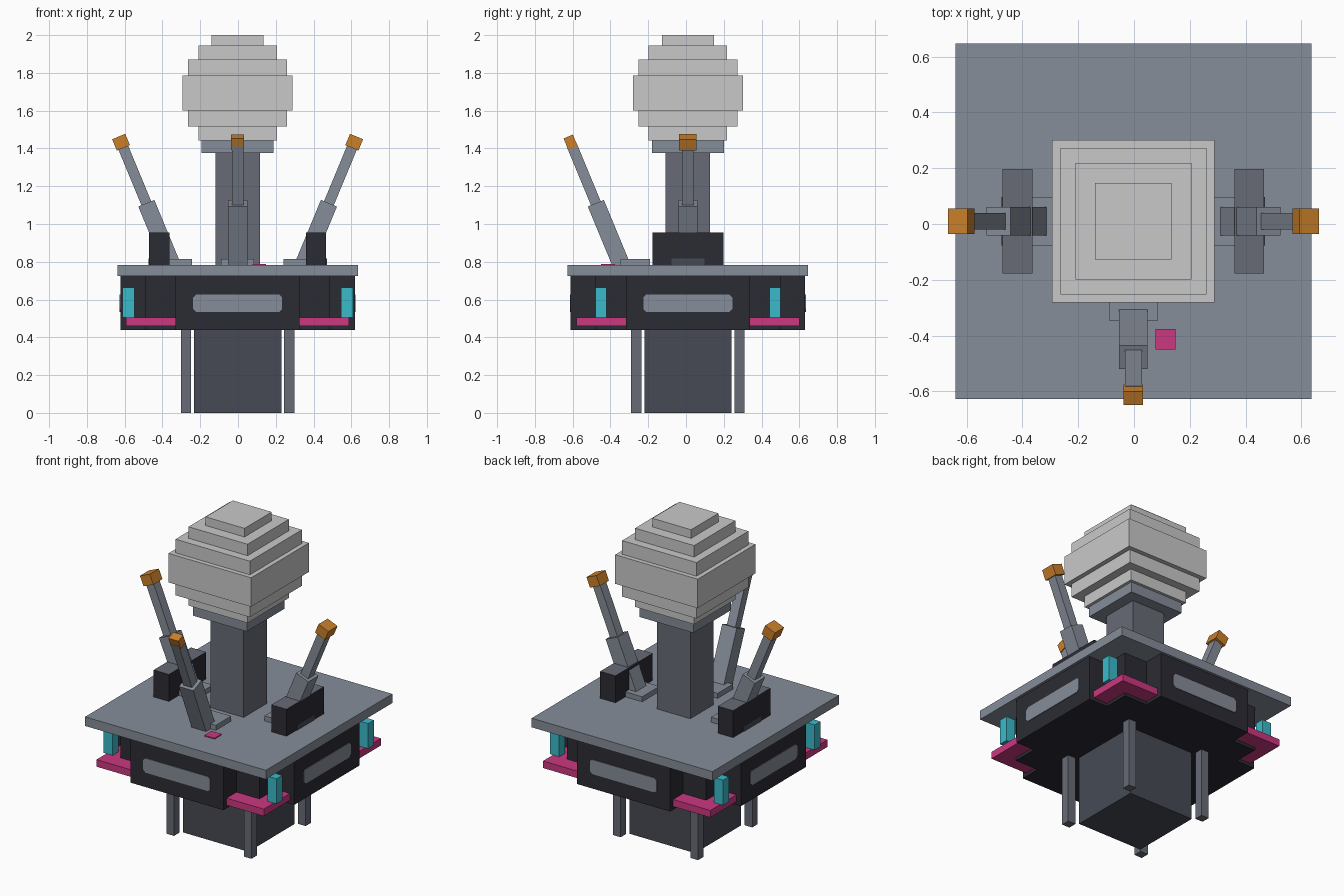
import bpy, bmesh, math
from mathutils import Matrix, Vector

if "Cube" in bpy.data.objects:
    bpy.data.objects.remove(bpy.data.objects["Cube"], do_unlink=True)

CX, CY = -0.002, 0.01          # axis of the machine
TILT = math.radians(22.5)


def material(name, hex_code):
    def linear(i):
        c = int(hex_code[i:i + 2], 16) / 255
        return c / 12.92 if c < 0.04045 else ((c + 0.055) / 1.055) ** 2.4
    rgba = (linear(0), linear(2), linear(4), 1)
    m = bpy.data.materials.new(name)
    m.use_nodes = True
    m.diffuse_color = rgba
    m.node_tree.nodes["Principled BSDF"].inputs["Base Color"].default_value = rgba
    return m


LIGHT = material("light steel", "868D99")
MID = material("mid steel", "676B76")
SLATE = material("dark slate", "464A54")
BLACK = material("near black", "2B2B34")
WHITE = material("pale grey", "C9C9C9")
ORANGE = material("orange", "CB802B")
CYAN = material("cyan", "3BBACA")
PINK = material("magenta", "CB3880")


def finish(name, bm, *mats):
    bmesh.ops.recalc_face_normals(bm, faces=bm.faces)
    mesh = bpy.data.meshes.new(name)
    bm.to_mesh(mesh)
    bm.free()
    for m in mats:
        mesh.materials.append(m)
    obj = bpy.data.objects.new(name, mesh)
    bpy.context.collection.objects.link(obj)
    return obj


def block(name, center, size, mat, turn=Matrix.Identity(4), top=None):
    """Box given by centre and size, optionally turned; top gives its upper face a second colour."""
    bm = bmesh.new()
    bmesh.ops.create_cube(bm, size=1, matrix=Matrix.Translation(center) @ turn @ Matrix.Diagonal((*size, 1)))
    if top:
        bm.normal_update()
        for f in bm.faces:
            f.material_index = int(f.normal.z > 0.9)
    return finish(name, bm, mat, *([top] if top else []))


def tier(name, half, z0, z1, mat):
    """Square block centred on the axis."""
    return block(name, (CX, CY, (z0 + z1) / 2), (2 * half, 2 * half, z1 - z0), mat)


def prism(name, outline, z0, z1, mat, matrix=Matrix.Identity(4)):
    bm = bmesh.new()
    face = bm.faces.new([bm.verts.new((x, y, z0)) for x, y in outline])
    up = bmesh.ops.extrude_face_region(bm, geom=[face])["geom"]
    bmesh.ops.translate(bm, vec=(0, 0, z1 - z0), verts=[v for v in up if isinstance(v, bmesh.types.BMVert)])
    bm.transform(matrix)
    return finish(name, bm, mat)


# Pedestal and legs
tier("pedestal", 0.231, 0, 0.45, SLATE)
for sx in (-1, 1):
    for sy in (-1, 1):
        block("leg", (CX + sx * 0.273, CY + sy * 0.273, 0.225), (0.054, 0.054, 0.45), MID)

# Stepped cross-shaped housing under the table top
A, B, C = 0.621, 0.328, 0.49
corner = [(A, B), (C, B), (C, C), (B, C), (B, A)]
outline = []
for k in range(4):
    turn = Matrix.Rotation(k * math.pi / 2, 2)
    outline += [tuple(turn @ Vector(p)) for p in corner]
prism("housing", outline, 0.44, 0.73, BLACK, Matrix.Translation((CX, CY, 0)))
tier("table_top", 0.637, 0.725, 0.783, LIGHT)

# Side panels with clipped corners
W, H, K = 0.236, 0.046, 0.016
panel = [(-W, K - H), (K - W, -H), (W - K, -H), (W, K - H), (W, H - K), (W - K, H), (K - W, H), (-W, H - K)]
for k in range(4):
    place = (Matrix.Translation((CX, CY, 0.58)) @ Matrix.Rotation(k * math.pi / 2, 4, "Z")
             @ Matrix.Translation((0, -A, 0)) @ Matrix.Rotation(math.pi / 2, 4, "X"))
    prism("side_panel", panel, -0.002, 0.004, LIGHT, place)

# Corner brackets and glowing posts
E = 0.59
bracket = [(B, C), (C, C), (C, B), (E, B), (E, E), (B, E)]
for sx in (-1, 1):
    for sy in (-1, 1):
        prism("corner_bracket", bracket, 0.46, 0.505, PINK,
              Matrix.Translation((CX, CY, 0)) @ Matrix.Diagonal((sx, sy, 1, 1)))
        block("corner_post", (CX + sx * 0.578, CY + sy * 0.461, 0.585), (0.064, 0.058, 0.16), CYAN)

# Column, collar and tiered head
tier("column", 0.118, 0.78, 1.38, MID)
tier("collar", 0.19, 1.377, 1.443, LIGHT)
z = 1.443
for half, top in ((0.208, 1.515), (0.262, 1.6), (0.291, 1.785), (0.262, 1.872), (0.208, 1.945), (0.137, 2.0)):
    tier("head_tier", half, z, top, WHITE)
    z = top


def lever(name, heading, foot, knob, pivot):
    """Leaning lever: thick sleeve, thin rod and knob; heading turns its lean direction from +x."""
    spin = Matrix.Rotation(heading, 4, "Z")
    lean = spin @ Matrix.Rotation(TILT, 4, "Y")
    origin = Matrix.Translation((CX, CY, 0)) @ spin

    def piece(part, z0, z1, size, mat):
        zm = (z0 + z1) / 2
        spot = origin @ Vector((foot + (zm - 0.783) * math.tan(TILT), 0, zm))
        block(name + part, spot, (*size, (z1 - z0) / math.cos(TILT)), mat, lean)

    piece("_sleeve", 0.755, 1.11, (0.092, 0.102), LIGHT)
    piece("_rod", 1.1, 1.42, (0.056, 0.06), LIGHT)
    piece("_knob", 1.403, 1.463, knob, ORANGE)
    block(name + "_base", origin @ Vector((pivot, 0, 0.798)), (0.155, 0.175, 0.034), LIGHT, spin)


lever("left_lever", 0, 0.348, (0.075, 0.092), 0.32)
lever("right_lever", math.pi, 0.348, (0.075, 0.092), 0.32)
lever("front_lever", -math.pi / 2, 0.352, (0.053, 0.07), 0.278)

# Lever housings with a small plate on the outer side
for s in (-1, 1):
    block("lever_housing", (CX + s * 0.415, CY, 0.868), (0.107, 0.375, 0.174), BLACK, top=MID)
    block("housing_plate", (CX + s * 0.469, CY, 0.8), (0.006, 0.175, 0.034), SLATE)

# Button
block("button", (0.113, -0.413, 0.785), (0.072, 0.072, 0.008), PINK)
